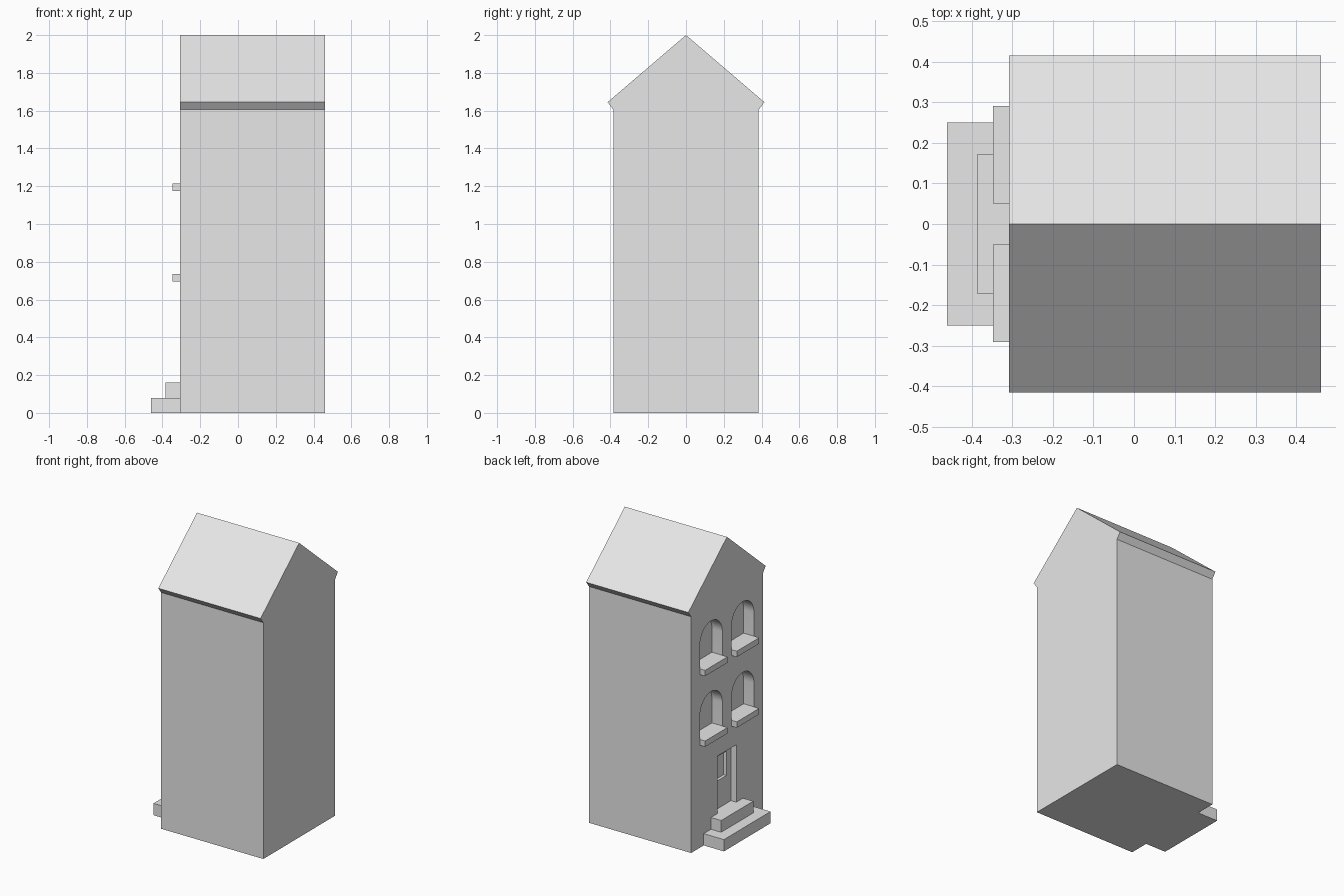
import bpy, bmesh, math

cube = bpy.data.objects.get("Cube")
if cube:
    bpy.data.objects.remove(cube, do_unlink=True)

stone = bpy.data.materials.new("light_grey")
stone.use_nodes = True
GREY = (0.8, 0.8, 0.8, 1)
stone.diffuse_color = GREY
stone.node_tree.nodes["Principled BSDF"].inputs["Base Color"].default_value = GREY

WALL = -0.308   # facade plane
BACK = 0.46


def prism(name, profile, x0, x1):
    """Extrude a (y, z) outline along x."""
    bm = bmesh.new()
    face = bm.faces.new([bm.verts.new((x0, y, z)) for y, z in profile])
    ext = bmesh.ops.extrude_face_region(bm, geom=[face])
    verts = [v for v in ext["geom"] if isinstance(v, bmesh.types.BMVert)]
    bmesh.ops.translate(bm, verts=verts, vec=(x1 - x0, 0, 0))
    bmesh.ops.recalc_face_normals(bm, faces=bm.faces)
    mesh = bpy.data.meshes.new(name)
    bm.to_mesh(mesh)
    bm.free()
    mesh.materials.append(stone)
    obj = bpy.data.objects.new(name, mesh)
    bpy.context.collection.objects.link(obj)
    return obj


def rect(y0, y1, z0, z1):
    return [(y0, z0), (y1, z0), (y1, z1), (y0, z1)]


def arch(yc, z0, spring, r, steps=24):
    curve = [(yc + r * math.cos(math.pi * i / steps),
              spring + r * math.sin(math.pi * i / steps)) for i in range(steps + 1)]
    return [(yc - r, z0), (yc + r, z0)] + curve


def carve(target, cutter):
    """Cut a recess and throw the cutter away."""
    cutter.hide_render = True
    mod = target.modifiers.new("recess", "BOOLEAN")
    mod.operation, mod.solver, mod.object = "DIFFERENCE", "EXACT", cutter
    bpy.context.view_layer.objects.active = target
    bpy.ops.object.modifier_apply(modifier=mod.name)
    bpy.data.objects.remove(cutter, do_unlink=True)


# House body with the gabled roof and its eaves
half = [(0.385, 0), (0.385, 1.605), (0.415, 1.645)]
outline = half + [(0, 2)] + [(-y, z) for y, z in reversed(half)]
house = prism("house_body", outline, WALL, BACK)

# Arched window recesses and their sills
for floor, sill_top in (("lower", 0.735), ("upper", 1.215)):
    for side, y in (("left", -0.17), ("right", 0.17)):
        opening = arch(y, sill_top - 0.02, sill_top + 0.16, 0.12)
        carve(house, prism("window_cutter", opening, WALL - 0.1, WALL + 0.078))
        prism(f"{floor}_{side}_sill", rect(y - 0.12, y + 0.12, sill_top - 0.04, sill_top),
              WALL - 0.039, WALL + 0.078)

# Door recess with an inset pane
carve(house, prism("door_cutter", rect(-0.1, 0.1, 0.12, 0.55), WALL - 0.1, WALL + 0.04))
carve(house, prism("pane_cutter", rect(-0.05, 0.05, 0.35, 0.515), WALL - 0.1, WALL + 0.06))

# Entrance steps
prism("lower_step", rect(-0.25, 0.25, 0, 0.08), -0.46, WALL)
prism("upper_step", rect(-0.172, 0.172, 0.08, 0.16), -0.385, WALL + 0.04)

# Smooth arches, crisp corners
bpy.ops.object.select_all(action="DESELECT")
house.select_set(True)
bpy.context.view_layer.objects.active = house
bpy.ops.object.shade_smooth_by_angle(angle=math.radians(30))
